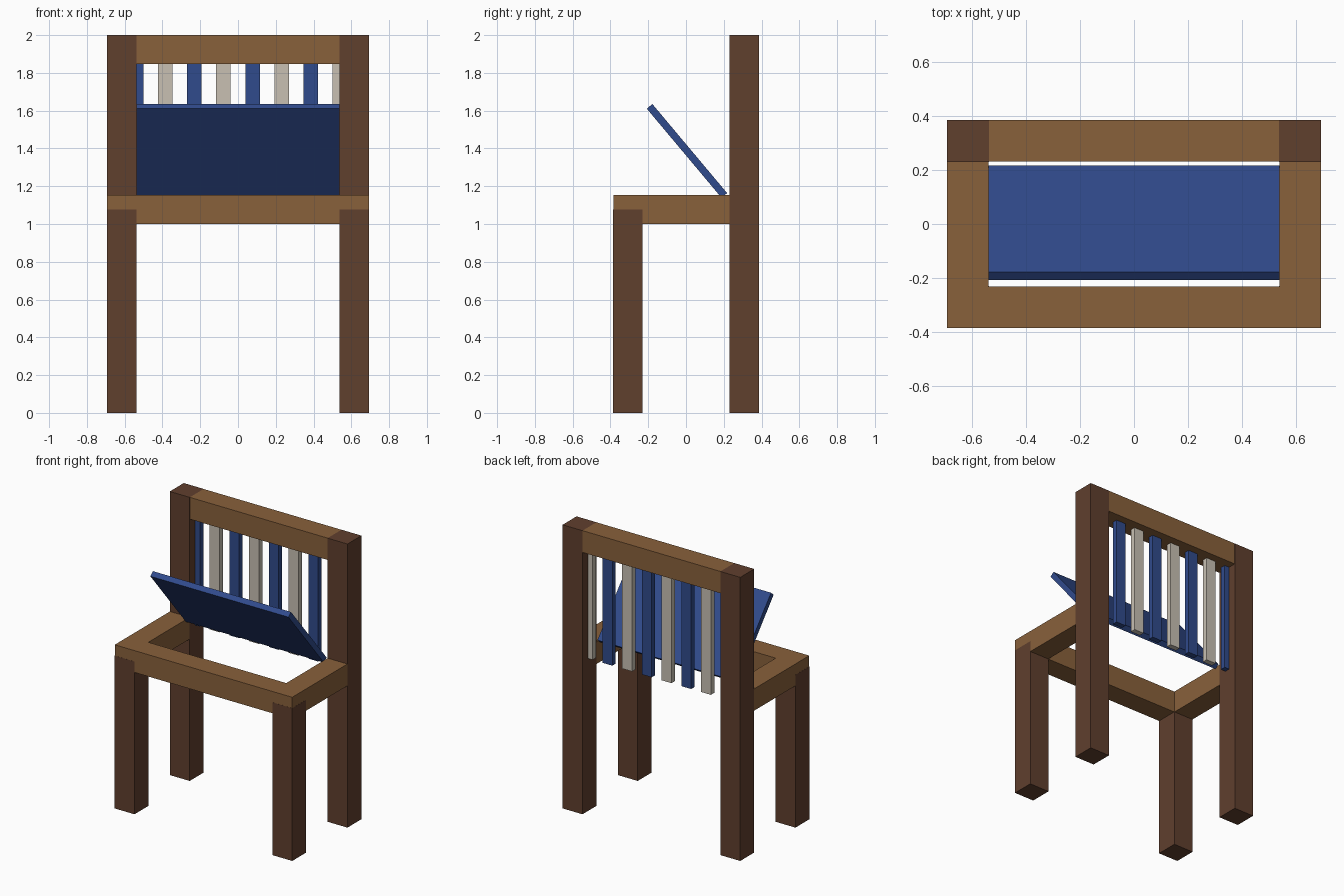
import bpy
import math

if "Cube" in bpy.data.objects:
    bpy.data.objects.remove(bpy.data.objects["Cube"])

U = 2 / 13           # beam thickness
X, Y = 4.5 * U, 2.5 * U   # outer half width and depth


def material(name, rgb):
    m = bpy.data.materials.new(name)
    m.diffuse_color = (*rgb, 1)
    m.use_nodes = True
    m.node_tree.nodes["Principled BSDF"].inputs["Base Color"].default_value = m.diffuse_color
    return m


FRAME = material("light_brown", (0.250, 0.119, 0.044))
LEG = material("dark_brown", (0.117, 0.050, 0.027))
BLUE = material("blue", (0.030, 0.070, 0.262))
CREAM = material("cream", (0.58, 0.53, 0.45))


def box(name, centre, size, mat, tilt=0.0):
    bpy.ops.mesh.primitive_cube_add(size=1, location=centre, rotation=(tilt, 0, 0))
    ob = bpy.context.object
    ob.name = name
    ob.scale = size
    ob.data.materials.append(mat)
    return ob


# legs and posts, a hair wider than the rails so their faces never coincide
W = U + 0.0016
for side, s in (("left", -1), ("right", 1)):
    x = s * (X - U / 2)
    box(f"front_leg_{side}", (x, -Y + U / 2, 3.5 * U), (W, W, 7 * U), LEG)
    box(f"back_post_{side}", (x, Y - U / 2, 1.0), (W, W, 2.0), LEG)
    # side rail of the seat frame
    box(f"seat_side_rail_{side}", (x, 0, 7 * U), (U, 2 * Y, U), FRAME)

# front rail of the seat and top rail of the back
box("seat_front_rail", (0, -Y + U / 2, 7 * U), (7 * U, U, U), FRAME)
box("back_top_rail", (0, Y - U / 2, 2 - U / 2), (7 * U, U, U), FRAME)

# alternating back slats; the outer two are half sunk into the posts
for i in range(8):
    box(f"back_slat_{i + 1}", ((i - 3.5) * U, Y - U / 2, 9.5 * U),
        (U / 2, U / 4, 5 * U), BLUE if i % 2 == 0 else CREAM)

# tilted seat panel
box("seat_panel", (0, 0.005, 1.387), (7 * U, 4 * U, U / 4), BLUE, math.radians(-50))
